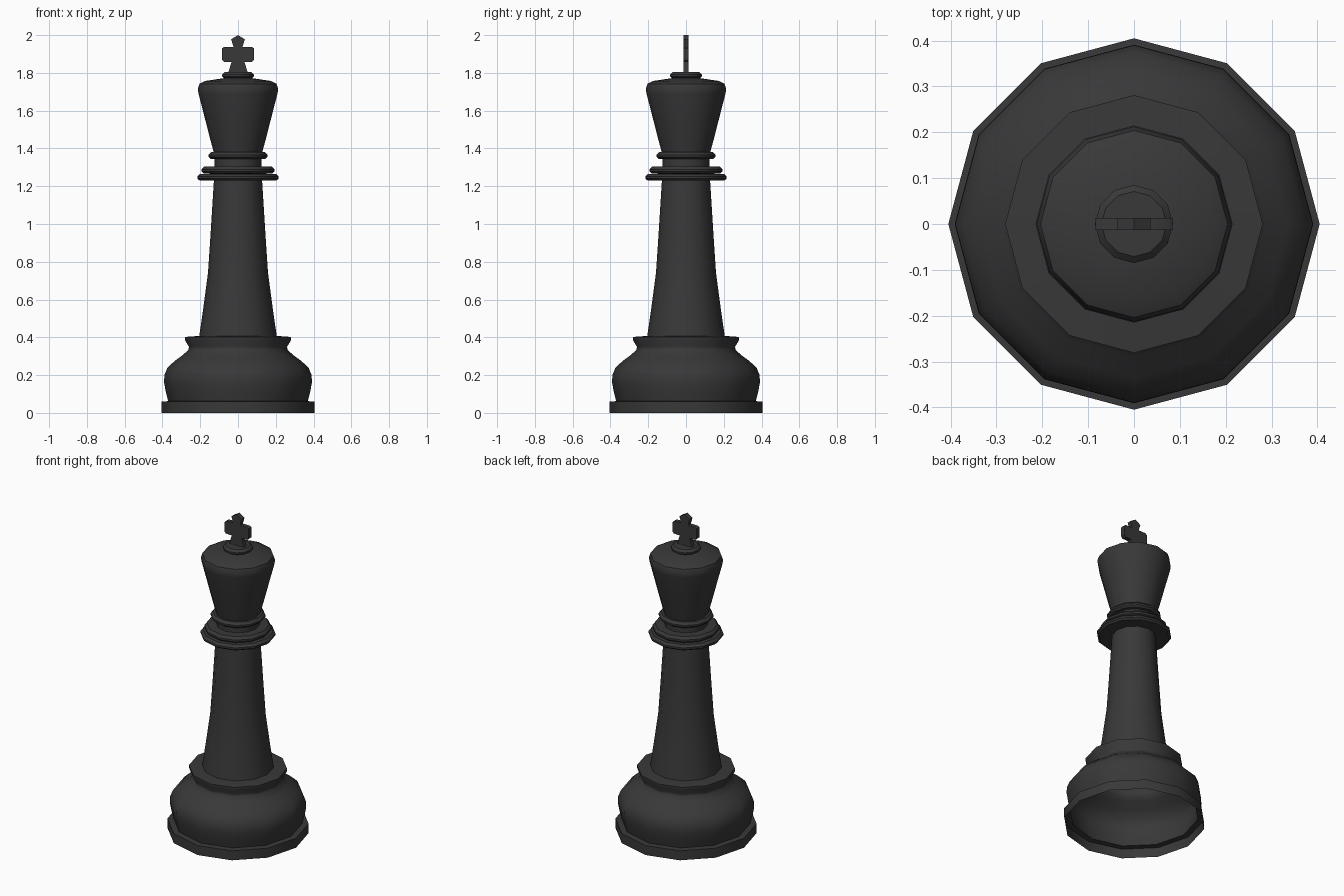
import bpy, bmesh
from math import sin, cos, pi, radians

if "Cube" in bpy.data.objects:
    bpy.data.objects.remove(bpy.data.objects["Cube"])

SIDES = 12
mat = bpy.data.materials.new("dark_finish")
mat.diffuse_color = (0.04, 0.04, 0.04, 1)
mat.use_nodes = True
mat.node_tree.nodes["Principled BSDF"].inputs["Base Color"].default_value = mat.diffuse_color


def finish(name, bm):
    bmesh.ops.recalc_face_normals(bm, faces=bm.faces)
    me = bpy.data.meshes.new(name)
    bm.to_mesh(me)
    bm.free()
    me.materials.append(mat)
    ob = bpy.data.objects.new(name, me)
    bpy.context.collection.objects.link(ob)
    bpy.ops.object.select_all(action='DESELECT')
    ob.select_set(True)
    bpy.context.view_layer.objects.active = ob
    bpy.ops.object.shade_smooth_by_angle(angle=radians(40))
    return ob


def lathe(name, profile, cap_top=False):
    """Open 12-sided shell turned from (radius, height) points."""
    bm = bmesh.new()
    rings = [[bm.verts.new((r * cos(2 * pi * i / SIDES), r * sin(2 * pi * i / SIDES), z))
              for i in range(SIDES)] for r, z in profile]
    for a, b in zip(rings, rings[1:]):
        for i in range(SIDES):
            j = (i + 1) % SIDES
            bm.faces.new((a[i], a[j], b[j], b[i]))
    if cap_top:
        bm.faces.new(rings[-1])
    return finish(name, bm)


def bead(r, z0, z1, inner):
    """Rounded collar profile between two heights."""
    h = z1 - z0
    return [(inner, z0), (r - 0.012, z0), (r, z0 + 0.3 * h), (r, z0 + 0.6 * h),
            (r - 0.014, z1), (inner, z1)]


# Hollow base with plinth, bulge and flared lip
lathe("base", [(0.405, 0), (0.405, 0.06), (0.37, 0.062), (0.382, 0.11), (0.391, 0.16),
               (0.39, 0.2), (0.373, 0.24), (0.335, 0.275), (0.29, 0.308), (0.262, 0.335),
               (0.26, 0.35), (0.281, 0.385), (0.281, 0.402), (0.2, 0.408)])

# Tapered column
lathe("column", [(0.205, 0.407), (0.183, 0.56), (0.159, 0.74), (0.145, 0.95), (0.127, 1.24)])

# Stacked collars and neck
lathe("collars", bead(0.215, 1.23, 1.265, 0.12) + bead(0.192, 1.267, 1.305, 0.125)[1:]
      + bead(0.157, 1.345, 1.38, 0.125))

# Flared head with domed top
lathe("head", [(0.128, 1.378), (0.15, 1.46), (0.178, 1.57), (0.209, 1.69), (0.213, 1.715),
               (0.204, 1.742), (0.175, 1.757), (0.075, 1.772)], cap_top=True)

# Small button under the finial
lathe("finial_collar", bead(0.085, 1.772, 1.804, 0.05), cap_top=True)

# Flat cross finial: half outline mirrored across x, then extruded in y
half = [(0.052, 1.80), (0.034, 1.858), (0.074, 1.858), (0.084, 1.868), (0.084, 1.93),
        (0.074, 1.938), (0.024, 1.938), (0.036, 1.978)]
outline = half + [(0, 2.0)] + [(-x, z) for x, z in reversed(half)]
bm = bmesh.new()
face = bm.faces.new([bm.verts.new((x, -0.0135, z)) for x, z in outline])
ext = bmesh.ops.extrude_face_region(bm, geom=[face], use_keep_orig=True)
for v in ext["geom"]:
    if isinstance(v, bmesh.types.BMVert):
        v.co.y = 0.0135
finish("cross_finial", bm)
